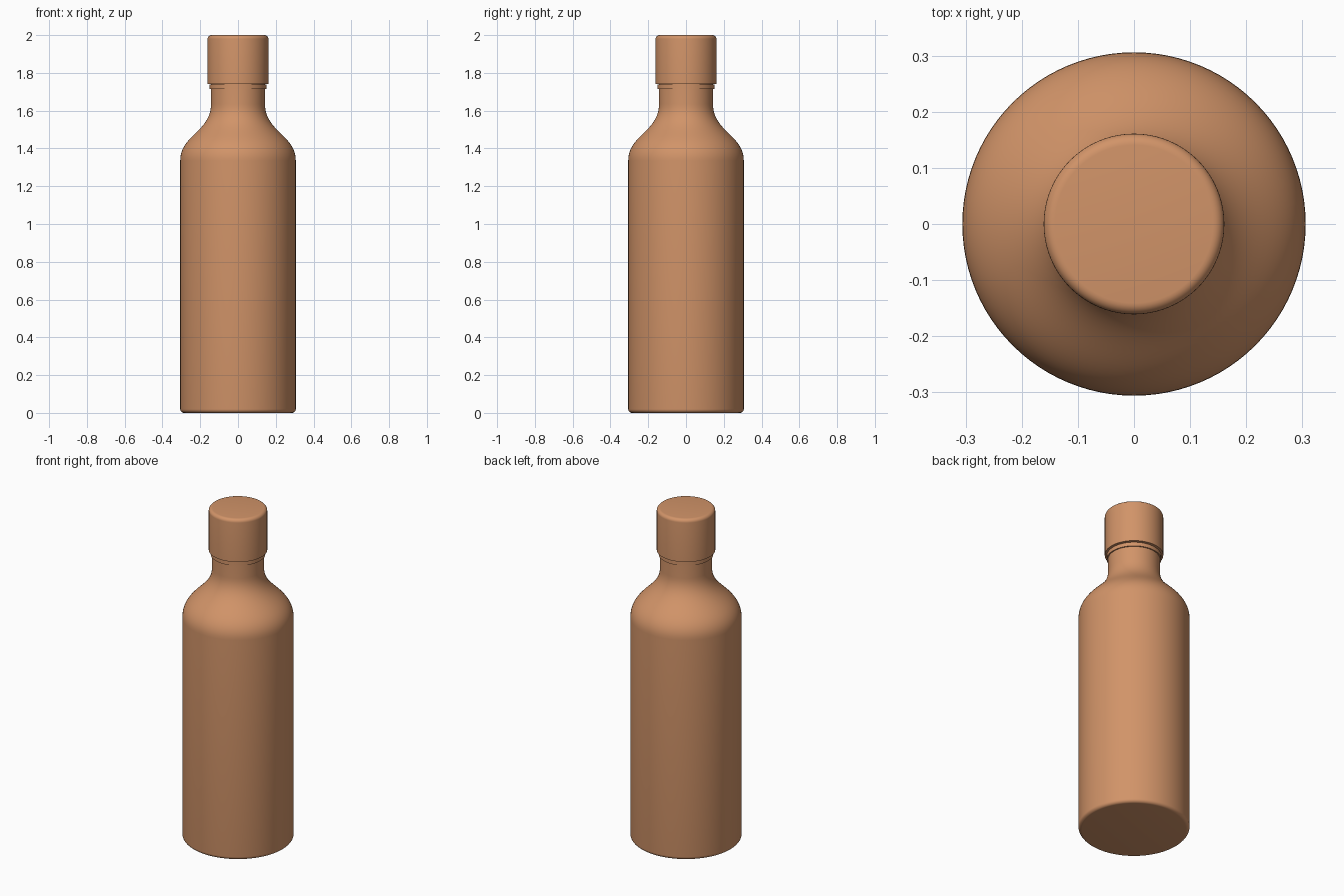
import bpy, bmesh, math
from mathutils import Vector
from mathutils.geometry import interpolate_bezier

cube = bpy.data.objects.get("Cube")
if cube:
    bpy.data.objects.remove(cube, do_unlink=True)

SEGMENTS = 96

copper = bpy.data.materials.new("warm_copper")
copper.use_nodes = True
colour = (0.64, 0.295, 0.14, 1)
copper.diffuse_color = colour
copper.node_tree.nodes["Principled BSDF"].inputs["Base Color"].default_value = colour


def corner(cx, cz, r, start, end, steps=6):
    """Rounded corner of a profile, angles in degrees."""
    angles = [math.radians(start + (end - start) * i / steps) for i in range(steps + 1)]
    return [(cx + r * math.cos(a), cz + r * math.sin(a)) for a in angles]


def lathe(name, profile):
    """Spin an (radius, height) profile around the z axis."""
    bm = bmesh.new()
    verts = [bm.verts.new((r, 0, z)) for r, z in profile]
    edges = [bm.edges.new(pair) for pair in zip(verts, verts[1:])]
    bmesh.ops.spin(bm, geom=verts + edges, cent=(0, 0, 0), axis=(0, 0, 1),
                   angle=math.tau, steps=SEGMENTS, use_duplicate=False)
    bmesh.ops.remove_doubles(bm, verts=bm.verts, dist=0.0001)
    bmesh.ops.recalc_face_normals(bm, faces=bm.faces)
    mesh = bpy.data.meshes.new(name)
    bm.to_mesh(mesh)
    bm.free()
    mesh.materials.append(copper)
    obj = bpy.data.objects.new(name, mesh)
    bpy.context.collection.objects.link(obj)
    bpy.ops.object.select_all(action="DESELECT")
    obj.select_set(True)
    bpy.context.view_layer.objects.active = obj
    bpy.ops.object.shade_smooth_by_angle(angle=math.radians(35))
    return obj


# Bottle: flat base, straight wall, S-curved shoulder, neck
body_r, neck_r = 0.306, 0.143
shoulder = interpolate_bezier(Vector((body_r, 1.335, 0)), Vector((body_r, 1.47, 0)),
                              Vector((neck_r, 1.49, 0)), Vector((neck_r, 1.635, 0)), 24)
lathe("bottle_body",
      [(0, 0)] + corner(body_r - 0.02, 0.02, 0.02, -90, 0)
      + [(p.x, p.y) for p in shoulder]
      + [(neck_r, 1.76), (0, 1.76)])

# Thin collar on the neck, just below the cap
lathe("neck_collar", [(0.14, 1.715), (0.15, 1.715), (0.15, 1.738), (0.14, 1.738)])

# Cap with a softened top edge
cap_r = 0.161
lathe("cap", [(0, 1.742), (cap_r, 1.742)]
      + corner(cap_r - 0.02, 1.98, 0.02, 0, 90) + [(0, 2.0)])
